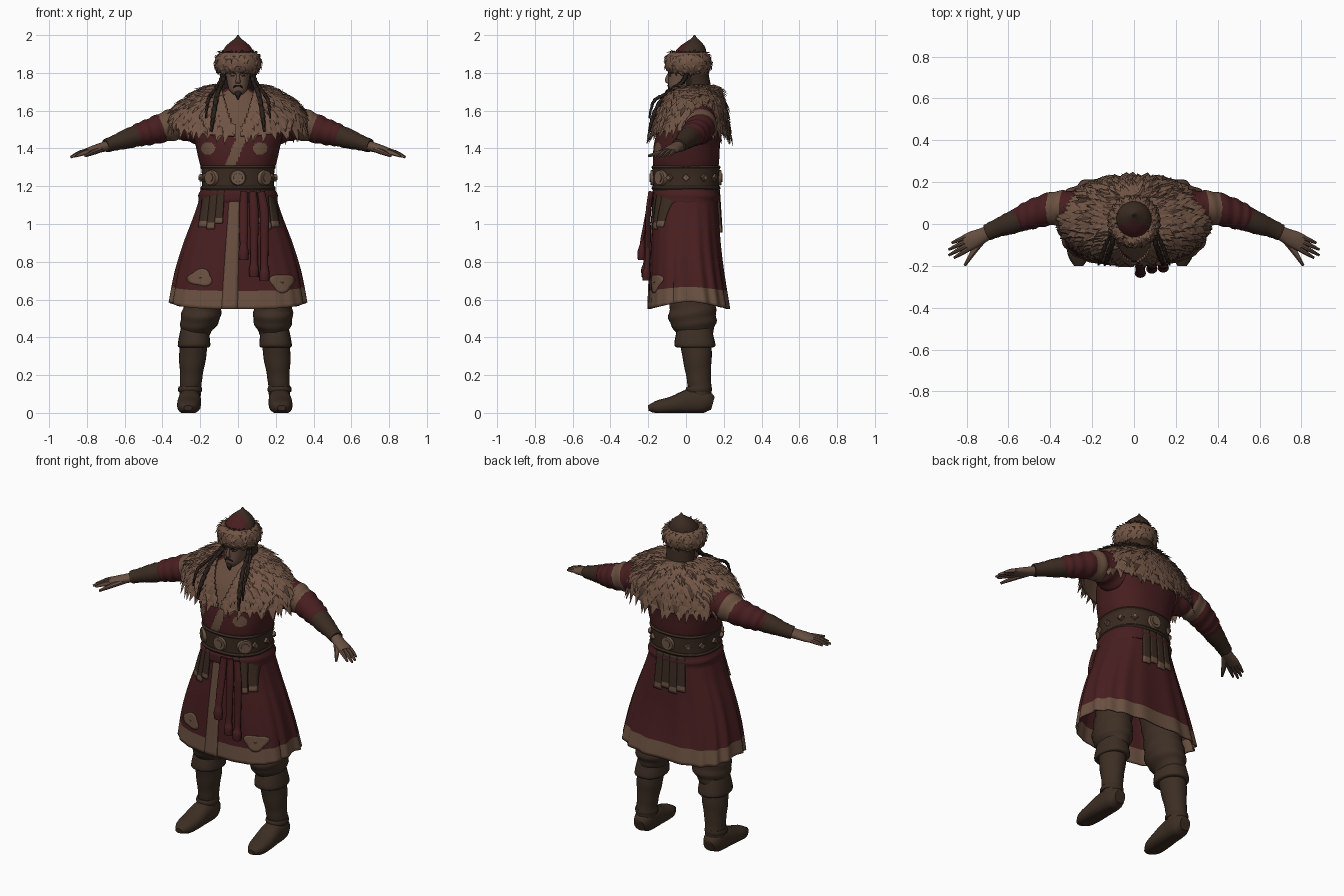
import bpy, bmesh, math, random
from mathutils import Vector

random.seed(4)
if "Cube" in bpy.data.objects:
    bpy.data.objects.remove(bpy.data.objects["Cube"])
X, Y, Z = Vector((1, 0, 0)), Vector((0, 1, 0)), Vector((0, 0, 1))

COLOURS = {
    "maroon cloth": (.064, .013, .014), "fur": (.165, .09, .059), "fur shade": (.07, .04, .026),
    "tan trim": (.147, .082, .053), "leather": (.042, .024, .015), "trouser brown": (.047, .028, .018),
    "boot brown": (.045, .027, .017), "skin": (.138, .079, .054), "hair": (.022, .014, .011),
    "bronze": (.155, .095, .063)}
MATS = {}
for key, rgb in COLOURS.items():
    m = bpy.data.materials.new(key)
    m.use_nodes = True
    m.diffuse_color = (*rgb, 1)
    bsdf = m.node_tree.nodes["Principled BSDF"]
    bsdf.inputs["Base Color"].default_value = (*rgb, 1)
    bsdf.inputs["Roughness"].default_value = .9
    MATS[key] = m


def finish(name, bm, mats, thick=0):
    bmesh.ops.recalc_face_normals(bm, faces=bm.faces)
    me = bpy.data.meshes.new(name)
    bm.to_mesh(me)
    bm.free()
    for key in mats.split(","):
        me.materials.append(MATS[key])
    ob = bpy.data.objects.new(name, me)
    bpy.context.collection.objects.link(ob)
    if thick:
        ob.modifiers.new("thickness", "SOLIDIFY").thickness = thick
    return ob


def at(pts, v):
    """Smooth interpolation through evenly spaced stations."""
    f = v * (len(pts) - 1)
    i = min(int(f), len(pts) - 2)
    t = f - i
    q = [pts[max(i - 1, 0)], pts[i], pts[i + 1], pts[min(i + 2, len(pts) - 1)]]
    return [b + t * (c - a) / 2 + t * t * (a - 2.5 * b + 2 * c - d / 2)
            + t ** 3 * (1.5 * (b - c) + (d - a) / 2) for a, b, c, d in zip(*q)]


def se(c, n):
    return math.copysign(abs(c) ** (2 / n), c)


def surface(name, P, nu, nv, mats, rule=None, keep=None, thick=0, wrap=True, caps=False):
    bm = bmesh.new()
    cols = nu if wrap else nu + 1
    rows = [[bm.verts.new(P(i / nu, j / nv)) for i in range(cols)] for j in range(nv + 1)]
    for j in range(nv):
        for i in range(nu):
            k = (i + 1) % cols
            f = bm.faces.new((rows[j][i], rows[j][k], rows[j + 1][k], rows[j + 1][i]))
            if rule:
                f.material_index = int(rule(f.calc_center_median(), (j + .5) / nv))
    if caps:
        for ring, like in ((rows[0], 0), (rows[-1], -1)):
            bm.faces.ensure_lookup_table()
            idx = bm.faces[like].material_index
            bm.faces.new(ring).material_index = idx
    if keep:
        bad = [f for f in bm.faces if not keep(f.calc_center_median())]
        bmesh.ops.delete(bm, geom=bad, context="FACES")
    return finish(name, bm, mats, thick)


def sweep(name, pts, mats, ref=Y, axis=None, seg=20, k=4, n=2, rule=None, wrinkle=0, freq=40):
    """Stations are x, y, z and two half widths; rings follow the path or a fixed axis."""
    def P(u, v):
        x, y, z, a, b = at(pts, v)
        t = axis
        if not t:
            t = (Vector(at(pts, min(v + .02, 1))[:3]) - Vector(at(pts, max(v - .02, 0))[:3])).normalized()
        su = ref.cross(t).normalized()
        sv = t.cross(su)
        r = 1 + wrinkle * math.sin(freq * v + 2 * math.sin(math.tau * u))
        return Vector((x, y, z)) + r * (su * a * se(math.cos(math.tau * u), n) + sv * b * se(math.sin(math.tau * u), n))
    return surface(name, P, seg, k * (len(pts) - 1), mats, rule, caps=True)


def tufts(name, P, rows, cols, length, width, lo, hi, keep=lambda c: True):
    bm = bmesh.new()
    for j in range(rows):
        for i in range(cols):
            u = (i + .5 * (j % 2) + random.uniform(-.3, .3)) / cols
            v = lo + (hi - lo) * (j + random.uniform(-.3, .3)) / (rows - 1)
            p = P(u, v)
            if not keep(p):
                continue
            side = (P(u + .004, v) - p).normalized()
            t = (P(u, v + .01) - p).normalized()
            t = (t + side * random.uniform(-.3, .3)).normalized()
            nrm = t.cross(side).normalized()
            ln, w = length * random.uniform(.75, 1.25), width * random.uniform(.8, 1.2)
            l, r, mid, tip = [bm.verts.new(q) for q in (
                p - side * w, p + side * w, p + nrm * w * .5 + t * ln * .35, p + t * ln + nrm * w * .5)]
            dark = random.random() < .1
            for tri in ((l, mid, tip), (r, tip, mid), (l, r, mid), (l, tip, r)):
                bm.faces.new(tri).material_index = dark
    finish(name, bm, "fur,fur shade")


# coat body, with a crossed neckline and chest patches
def coat_paint(c, v):
    if c.y > -.03:
        return 0
    strip = abs(c.x - .015 - (c.z - 1.45) * .4) < .027 and c.z > 1.3
    neck = c.z > 1.43 and abs(c.x) < (c.z - 1.42) * .45
    patch = math.hypot((abs(c.x + .02) - .138) / .038, (c.z - 1.4) / .033) < 1
    return strip or neck or patch


sweep("coat_body", [(0, 0, 1.17, .185, .165), (0, 0, 1.25, .18, .165), (0, 0, 1.33, .205, .175),
      (0, .005, 1.42, .225, .175), (0, .02, 1.5, .24, .17), (0, .03, 1.58, .22, .15),
      (0, .035, 1.66, .14, .11), (0, .03, 1.72, .065, .07)],
      "maroon cloth,tan trim", axis=Z, seg=200, k=14, n=2.3, rule=coat_paint)

# flared coat skirt: stations are height, half width, centre y, half depth
SKIRT = [(1.19, .185, 0, .165), (1.04, .235, 0, .175), (.89, .29, 0, .185),
         (.74, .333, .006, .198), (.59, .36, .016, .215)]


def skirt_point(u, v):
    z, rx, cy, ry = at(SKIRT, v)
    c, s = math.cos(math.tau * u), math.sin(math.tau * u)
    n = 2.4 + .5 * v
    r = 1 + v * (.025 if s > -.3 else .008) * math.cos(18 * math.tau * u + 2 * c)
    return Vector((r * rx * se(c, n), cy + r * ry * se(s, n), z - .04 * v ** 4 * abs(s)))


def on_skirt(x, v, off, face=-1):
    z, rx, cy, ry = at(SKIRT, v)
    n = 2.4 + .5 * v
    d = ry * (1 - min(abs(x / rx), 1) ** n) ** (1 / n)
    return Vector((x, cy + face * (d + off), z - .04 * v ** 4))


surface("coat_skirt", skirt_point, 144, 28, "maroon cloth,tan trim", lambda c, v: v > .86, thick=.008)
surface("front_trim", lambda u, v: on_skirt(-.015 - .03 * v + (u - .5) * (.055 + .03 * v), v, .006),
        4, 24, "tan trim", wrap=False, thick=.006)


# cloud shaped patches above the hem
def hem_patch(x, height):
    def P(u, v):
        a = math.tau * u
        r = v * (1 + .16 * math.cos(3 * a + x * 20))
        return on_skirt(x + r * .063 * math.cos(a), height - r * .062 * math.sin(a), .004)
    surface("hem_patch", P, 40, 4, "tan trim", thick=.004)


hem_patch(-.2, .765)
hem_patch(.235, .8)


# hanging straps below the belt, in front and behind
def strap(x, half, end, face):
    surface("hanging_strap", lambda u, v: on_skirt((x + (u - .5) * 2 * half) * (1 + .15 * v), .03 + end * v, .014, face),
            4, 12, "leather,tan trim", lambda c, v: v > .83, wrap=False, thick=.012)


for x, end in ((.09, .28), (.128, .33), (.166, .31)):
    strap(x + .01, .018, end, -1)
    strap(-x, .018, end, -1)
for i in range(4):
    strap(.055 - i * .046, .022, .36 - .03 * (i % 2), 1)

# belt, rims, studs and the wrapped sash below it
sweep("belt", [(0, 0, 1.19, .19, .172), (0, 0, 1.245, .19, .175), (0, 0, 1.3, .195, .178)],
      "leather", axis=Z, seg=48, n=2.4)
for z in (1.19, 1.3):
    sweep("belt_rim", [(0, 0, z - .01, .194, .177), (0, 0, z, .2, .183), (0, 0, z + .01, .194, .177)],
          "leather", axis=Z, seg=48, n=2.4, k=2)
sweep("sash_wrap", [(0, 0, 1.11, .208, .175), (0, 0, 1.15, .21, .182), (0, 0, 1.19, .195, .172)],
      "maroon cloth", axis=Z, seg=48, n=2.4, wrinkle=.01, freq=14)


def stud(angle, r, sides):
    c, s = math.cos(math.radians(angle)), math.sin(math.radians(angle))
    bm = bmesh.new()
    for rad, h in ((r, .02), (r * .6, .03)):
        bmesh.ops.create_cone(bm, cap_ends=True, segments=sides, radius1=rad, radius2=rad * .85, depth=h)
    ob = finish("belt_stud", bm, "bronze")
    ob.location = (.193 * se(c, 2.4), .178 * se(s, 2.4), 1.245)
    ob.rotation_euler = Vector((c / .19, s / .178, 0)).to_track_quat("Z", "Y").to_euler()


for a in (270, 226, 314, 90):
    stud(a, .045, 16)
for a in (0, 28, 55, 125, 152, 180, 205, 335):
    stud(a, .022, 4)

# sash tails with tassels
for x, low, out in ((.03, .81, .225), (.085, .72, .205), (.14, .7, .2)):
    sweep("sash_tail", [(x * .8 + .01, -.185, 1.17, .02, .014), (x, -.2, 1.06, .024, .014),
          (x, -out, .93, .022, .014), (x, -out - .005, low + .08, .02, .015),
          (x, -out - .01, low + .04, .027, .022), (x, -out - .01, low, .025, .02)], "maroon cloth", seg=12)

# fur mantle: shell and tufts, open in a V at the front
MANTLE = [(1.735, .09, .04, .085), (1.715, .18, .035, .13), (1.66, .285, .03, .17),
          (1.595, .345, .025, .195), (1.525, .36, .02, .212)]


def mantle_point(u, v):
    z, rx, cy, ry = at(MANTLE, v)
    c, s = math.cos(math.tau * u), math.sin(math.tau * u)
    return Vector((rx * c, cy + ry * s, z - .06 * v * v * abs(s) ** 1.5))


def outside_neck(p):
    return p.y > .02 or abs(p.x) > (p.z - 1.43) * .32


surface("fur_mantle", mantle_point, 180, 40, "fur", keep=outside_neck, thick=.015)
tufts("mantle_tufts", mantle_point, 11, 44, .07, .022, .02, .95, outside_neck)


# hat: fur brim and pointed crown
def brim_point(u, v):
    phi = 2.6 - 5 * v
    r = .088 + .036 * math.cos(phi)
    return Vector((r * math.cos(math.tau * u), .012 + r * math.sin(math.tau * u), 1.852 + .056 * math.sin(phi)))


surface("hat_brim", brim_point, 40, 16, "fur")
tufts("brim_tufts", brim_point, 6, 26, .026, .012, .1, .7)
sweep("hat_crown", [(0, .015, 1.86, .09, .09), (0, .022, 1.9, .087, .087), (0, .033, 1.94, .066, .066),
      (0, .042, 1.97, .032, .032), (0, .045, 1.985, .013, .013), (0, .045, 2, .004, .004)],
      "leather,maroon cloth", axis=Z, seg=40, k=6, rule=lambda c, v: c.y < .014 - abs(c.x) * .3 and c.z < 1.98)

# head, face and hair
sweep("neck", [(0, .03, 1.6, .06, .06), (0, .025, 1.68, .05, .052), (0, .02, 1.76, .05, .052)], "skin", axis=Z)
sweep("head", [(0, -.058, 1.685, .024, .025), (0, -.038, 1.71, .048, .056), (0, -.012, 1.76, .061, .083),
      (0, 0, 1.82, .066, .092), (0, 0, 1.87, .06, .08)], "skin", axis=Z, n=2.3)
sweep("nose", [(0, -.086, 1.8, .007, .01), (0, -.098, 1.77, .01, .013), (0, -.094, 1.75, .014, .015),
      (0, -.088, 1.743, .008, .008)], "skin", axis=Z, seg=10)
sweep("goatee", [(0, -.082, 1.705, .012, .01), (0, -.084, 1.692, .018, .014), (0, -.084, 1.678, .012, .012),
      (0, -.08, 1.66, .004, .004)], "hair", axis=Z, seg=12)
sweep("back_hair", [(0, .045, 1.83, .08, .07), (0, .055, 1.76, .084, .072), (0, .06, 1.68, .085, .07)],
      "hair,leather", axis=Z, seg=36, wrinkle=.03, freq=8, rule=lambda c, v: c.y > .03)

for s in (1, -1):
    sweep("moustache", [(0, -.095, 1.733, .004, .005), (s * .018, -.091, 1.728, .005, .005),
          (s * .03, -.077, 1.71, .003, .003)], "hair", seg=8)
    sweep("eyebrow", [(s * .012, -.092, 1.796, .004, .004), (s * .03, -.088, 1.801, .005, .004),
          (s * .046, -.074, 1.797, .003, .003)], "hair", seg=8)
    sweep("eye", [(s * .018, -.09, 1.785, .003, .003), (s * .028, -.086, 1.785, .005, .004),
          (s * .038, -.079, 1.784, .003, .003)], "hair", seg=8)
    for dx, low, r in ((0, 1.49, .012), (.03, 1.56, .009)):
        sweep("braid", [(s * (.07 + dx / 3), .005, 1.81, r, r), (s * (.083 + dx / 2), -.02, 1.75, r, r),
              (s * (.108 + dx), -.105, 1.69, r, r), (s * (.13 + dx), -.17, low + .09, r, r),
              (s * (.14 + dx), -.195, low, r / 2, r / 2)], "hair", seg=8, k=8, wrinkle=.2, freq=75)

    # arm: sleeve with slanting band, bracer, hand
    sweep("sleeve", [(s * .2, .06, 1.53, .11, .1), (s * .3, .075, 1.535, .092, .085), (s * .38, .075, 1.515, .08, .08),
          (s * .46, .055, 1.49, .07, .072), (s * .52, .033, 1.473, .062, .065), (s * .56, .017, 1.46, .05, .052)],
          "maroon cloth,tan trim", seg=36, k=16, wrinkle=.035,
          rule=lambda c, v: .33 < abs(c.x) - (c.z - 1.52) * .35 < .4)
    sweep("bracer", [(s * .52, .032, 1.472, .058, .06), (s * .59, .004, 1.45, .052, .054),
          (s * .65, -.018, 1.43, .041, .044), (s * .7, -.04, 1.414, .036, .04)],
          "leather", wrinkle=.03, freq=30)
    sweep("palm", [(s * .68, -.032, 1.418, .028, .032), (s * .73, -.058, 1.403, .025, .037),
          (s * .77, -.076, 1.393, .021, .042), (s * .805, -.092, 1.385, .014, .04)], "skin")
    for i, reach in enumerate((.085, .11, .118, .1)):
        o = .027 - i * .018
        bx, by = .78 + .45 * o, -.082 + .89 * o
        tip = (bx + reach * .92, by - reach * (.38 + .06 * i), 1.385 - reach * .27)
        sweep("finger", [(s * bx, by, 1.389, .013, .012), (s * (bx + tip[0]) / 2, (by + tip[1]) / 2, 1.377, .013, .011),
              (s * tip[0], tip[1], tip[2], .006, .006)], "skin", seg=8)
    sweep("thumb", [(s * .71, -.06, 1.4, .015, .018), (s * .765, -.13, 1.38, .014, .015),
          (s * .808, -.198, 1.36, .007, .007)], "skin", seg=8)

    # leg: baggy trousers, boot with cuff, foot
    d = -.017
    sweep("trouser_leg", [(s * .11, .03, .85, .1, .12), (s * .16, .035, .7, .1, .115), (s * .185, .035, .58, .1, .12),
          (s * .193 + d / 2, .035, .49, .104, .126), (s * .205 + d, .045, .42, .075, .095),
          (s * .21 + d, .05, .38, .06, .08)], "trouser brown", axis=Z, seg=28, wrinkle=.03, k=6)
    sweep("boot_cuff", [(s * .212 + d, .045, .45, .073, .09), (s * .214 + d, .045, .41, .08, .1),
          (s * .216 + d, .047, .355, .086, .108), (s * .217 + d, .05, .345, .07, .08)],
          "boot brown", axis=Z, seg=24, n=2.3)
    sweep("boot_shaft", [(s * .215 + d, .05, .4, .075, .085), (s * .223 + d, .058, .3, .072, .078),
          (s * .23 + d, .066, .2, .06, .066), (s * .235 + d, .073, .13, .057, .062),
          (s * .237 + d, .078, .06, .055, .06)], "boot brown", axis=Z, seg=24, k=6, wrinkle=.012, freq=25)
    f = s * .237 + d
    foot = sweep("boot_foot", [(f, .142, .05, .035, .035), (f, .1, .06, .062, .056), (f + s * .002, .02, .06, .066, .06),
                 (f + s * .006, -.07, .042, .046, .063), (f + s * .01, -.15, .03, .036, .052),
                 (f + s * .01, -.2, .026, .014, .022)], "boot brown,leather", ref=X, n=2.4, rule=lambda c, v: c.z < .016)
    for vert in foot.data.vertices:
        vert.co.z = max(vert.co.z, 0)
    sweep("ankle_strap", [(f, .068, .11, .061, .066), (f, .068, .125, .064, .07), (f, .07, .14, .06, .065)],
          "leather", axis=Z, k=2)

# smooth shading with sharp edges kept
bpy.ops.object.select_all(action="DESELECT")
for ob in bpy.context.collection.objects:
    if ob.type == "MESH":
        ob.select_set(True)
        bpy.context.view_layer.objects.active = ob
bpy.ops.object.shade_smooth_by_angle(angle=.75)
